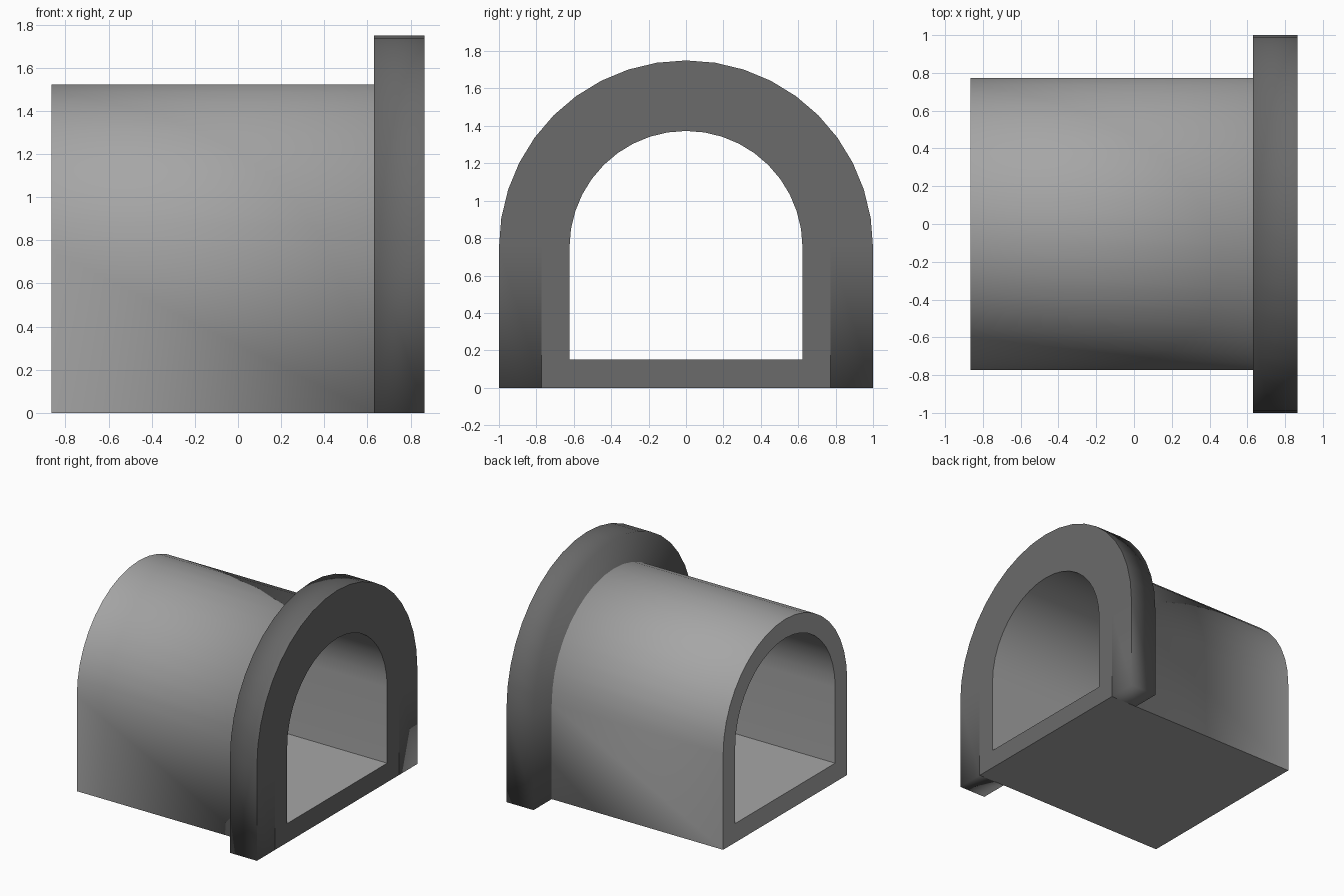
import bpy, bmesh
from math import sin, cos, pi, radians

if "Cube" in bpy.data.objects:
    bpy.data.objects.remove(bpy.data.objects["Cube"])

SPRING = 0.75          # height where the arch begins
SEG = 20               # segments in the half circle
BACK, STEP, FRONT = -0.865, 0.63, 0.865
LIGHT, DARK = 0, 1     # material slots

bm = bmesh.new()


def arch(x, r, base):
    """Upside-down U of vertices: leg, half circle, leg."""
    pts = [(r, base)]
    pts += [(r * cos(pi * i / SEG), SPRING + r * sin(pi * i / SEG)) for i in range(SEG + 1)]
    pts += [(-r, base)]
    return [bm.verts.new((x, y, z)) for y, z in pts]


def face(verts, slot):
    f = bm.faces.new(verts)
    f.material_index = slot
    f.smooth = True
    return f


def bridge(a, b, slot, closed=False):
    """Skin between two arches, optionally across the open bottom too."""
    n = len(a)
    for i in range(n if closed else n - 1):
        j = (i + 1) % n
        face((a[i], a[j], b[j], b[i]), slot)


def loop_edges(a):
    return {bm.edges.get(pair) for pair in zip(a, a[1:])}


def material(name, grey):
    m = bpy.data.materials.new(name)
    m.diffuse_color = (grey, grey, grey, 1)
    m.use_nodes = True
    m.node_tree.nodes["Principled BSDF"].inputs["Base Color"].default_value = m.diffuse_color
    return m


outer_back = arch(BACK, 0.773, 0)
outer_step = arch(STEP, 0.773, 0)
outer_front = arch(FRONT, 0.773, 0)
collar_step = arch(STEP, 1.0, 0)
collar_front = arch(FRONT, 1.0, 0)
inner_back = arch(BACK, 0.623, 0.15)
inner_front = arch(FRONT, 0.623, 0.15)

# tunnel outside and dark collar
bridge(outer_back, outer_step, LIGHT)
bridge(outer_step, collar_step, DARK)
bridge(collar_step, collar_front, DARK)
bridge(collar_front, outer_front, DARK)

# end rims and bore with its floor
bridge(outer_front, inner_front, DARK, True)
bridge(inner_front, inner_back, LIGHT, True)
bridge(inner_back, outer_back, LIGHT, True)

# underside of the floor and the collar feet
for a, b in ((outer_back, outer_step), (outer_step, outer_front)):
    face((a[0], a[-1], b[-1], b[0]), LIGHT)
feet = [face((outer_step[k], collar_step[k], collar_front[k], outer_front[k]), DARK)
        for k in (0, -1)]

bmesh.ops.recalc_face_normals(bm, faces=bm.faces[:])

# soft shading around the back of the collar and its feet, crisp edges elsewhere
crisp = loop_edges(outer_front) | {bm.edges.get((outer_step[k], outer_front[k])) for k in (0, -1)}
soft = loop_edges(outer_step) | loop_edges(collar_step) | {e for f in feet for e in f.edges}
for e in bm.edges:
    sharp = e in crisp or (e not in soft and e.calc_face_angle() > radians(30))
    e.smooth = not sharp

mesh = bpy.data.meshes.new("arched_tunnel")
bm.to_mesh(mesh)
bm.free()
mesh.materials.append(material("tunnel_grey", 0.38))
mesh.materials.append(material("collar_grey", 0.145))

tunnel = bpy.data.objects.new("arched_tunnel", mesh)
bpy.context.collection.objects.link(tunnel)
